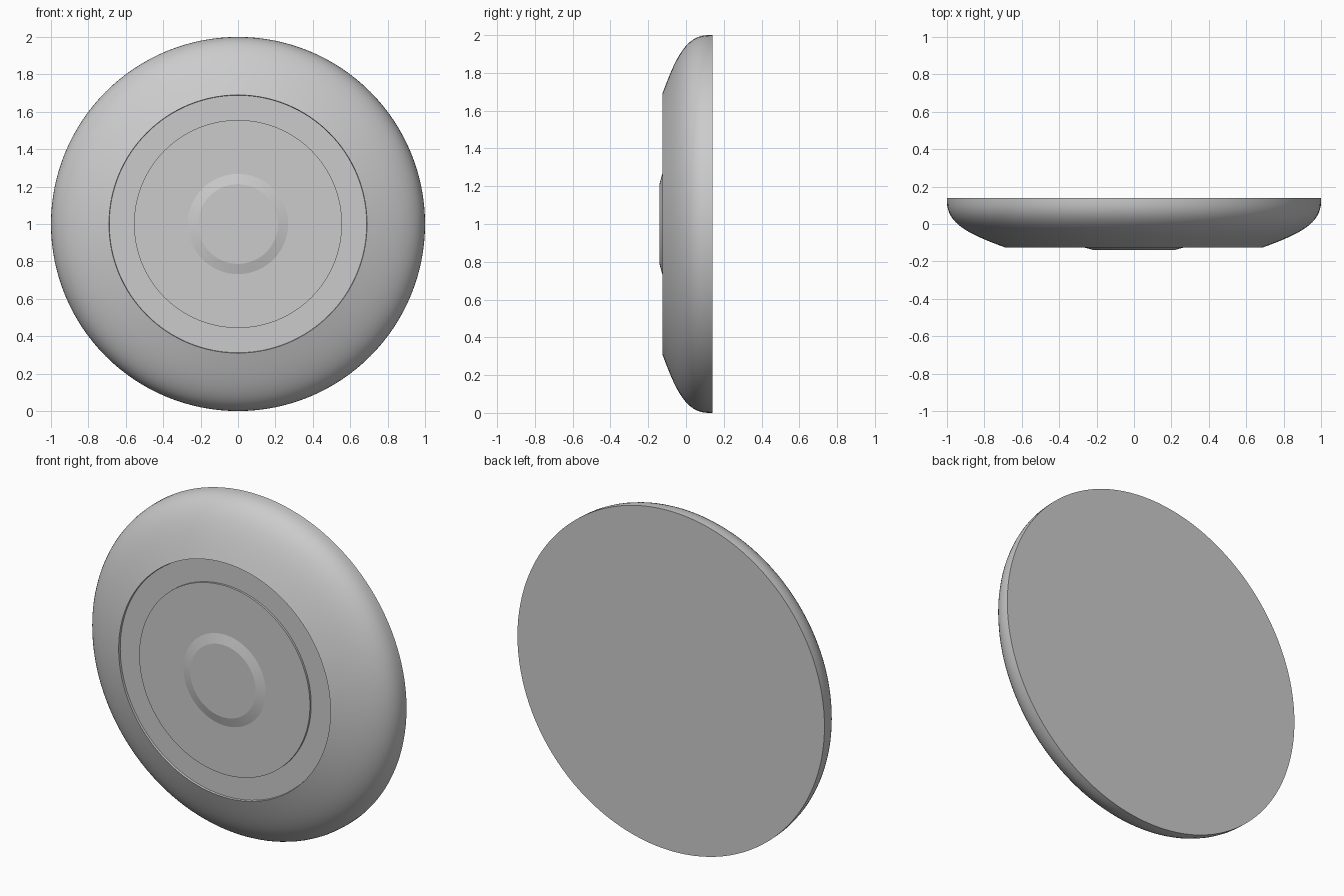
import bpy, bmesh, math

if "Cube" in bpy.data.objects:
    bpy.data.objects.remove(bpy.data.objects["Cube"])

SEGMENTS = 128


def lathe(name, profile, smooth_deg):
    """Revolve (radius, y) points, back to front, about the disc axis at z = 1."""
    bm = bmesh.new()
    rings = []
    for r, y in profile:
        rings.append([bm.verts.new((r * math.cos(a), y, 1 + r * math.sin(a)))
                      for a in (2 * math.pi * i / SEGMENTS for i in range(SEGMENTS))])
    for a, b in zip(rings, rings[1:]):
        for i in range(SEGMENTS):
            j = (i + 1) % SEGMENTS
            bm.faces.new((a[i], a[j], b[j], b[i]))
    bm.faces.new(rings[0])
    bm.faces.new(rings[-1])
    bmesh.ops.recalc_face_normals(bm, faces=bm.faces)
    mesh = bpy.data.meshes.new(name)
    bm.to_mesh(mesh)
    bm.free()
    obj = bpy.data.objects.new(name, mesh)
    bpy.context.collection.objects.link(obj)
    bpy.ops.object.select_all(action='DESELECT')
    obj.select_set(True)
    bpy.context.view_layer.objects.active = obj
    bpy.ops.object.shade_smooth_by_angle(angle=math.radians(smooth_deg))
    return obj


def bezier(p0, p1, p2, p3, n):
    pts = []
    for i in range(n + 1):
        t = i / n
        w = ((1 - t) ** 3, 3 * t * (1 - t) ** 2, 3 * t * t * (1 - t), t ** 3)
        pts.append(tuple(sum(k * p[c] for k, p in zip(w, (p0, p1, p2, p3))) for c in (0, 1)))
    return pts


FRONT, BACK, GROOVE = -0.125, 0.14, -0.113

# Disc body: flat back, rounded rim, shallow groove and flat front face
rim = bezier((1.0, 0.12), (1.0, 0.0), (0.88, -0.055), (0.69, FRONT), 16)
lathe("disc_body", [(1.0, BACK)] + rim +
      [(0.688, GROOVE), (0.556, GROOVE), (0.556, FRONT)], 30)

# Raised centre hub with a bevelled edge
lathe("centre_hub", [(0.268, FRONT + 0.001), (0.268, FRONT), (0.213, -0.14)], 10)
